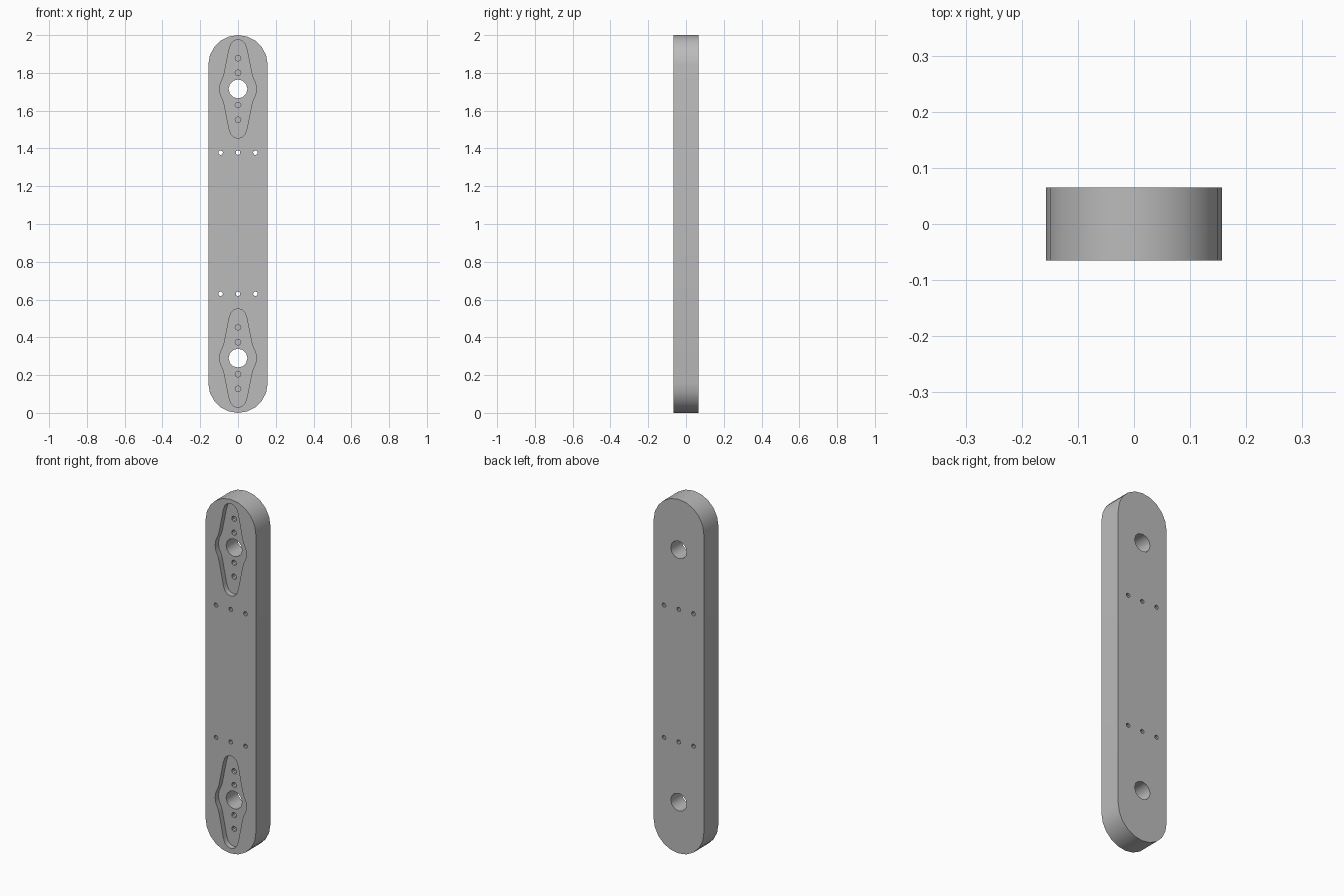
import bpy
import bmesh
from math import sin, cos, pi, radians

cube = bpy.data.objects.get("Cube")
if cube:
    bpy.data.objects.remove(cube, do_unlink=True)

HALF_W, HALF_T, HEIGHT = 0.157, 0.065, 2.0
RECESS_FLOOR = -0.035
BLIND_END = 0.02
OUT = 0.1

grey = bpy.data.materials.new("plain grey")
grey.use_nodes = True
colour = (0.5, 0.5, 0.5, 1)
grey.diffuse_color = colour
grey.node_tree.nodes["Principled BSDF"].inputs["Base Color"].default_value = colour


def prism(name, outline, y0, y1):
    """Extrude an x-z outline from y0 to y1."""
    bm = bmesh.new()
    face = bm.faces.new([bm.verts.new((x, y0, z)) for x, z in outline])
    moved = bmesh.ops.extrude_face_region(bm, geom=[face])["geom"]
    verts = [v for v in moved if isinstance(v, bmesh.types.BMVert)]
    bmesh.ops.translate(bm, verts=verts, vec=(0, y1 - y0, 0))
    bmesh.ops.recalc_face_normals(bm, faces=bm.faces)
    mesh = bpy.data.meshes.new(name)
    bm.to_mesh(mesh)
    bm.free()
    mesh.materials.append(grey)
    obj = bpy.data.objects.new(name, mesh)
    bpy.context.collection.objects.link(obj)
    return obj


def arc(cx, cz, r, start, end, steps):
    angles = [start + (end - start) * i / steps for i in range(steps + 1)]
    return [(cx + r * cos(a), cz + r * sin(a)) for a in angles]


def circle(cx, cz, r, sides):
    return arc(cx, cz, r, 0, 2 * pi, sides)[:-1]


def horn(cz):
    """Four-way mirrored outline of the lever-shaped pocket."""
    q = [(0.098, 0), (0.093, 0.03), (0.081, 0.055), (0.073, 0.08),
         (0.047, 0.21), (0.037, 0.24), (0.02, 0.256), (0, 0.261)]
    right = q + [(x, -z) for x, z in q[:0:-1]]
    top = q + [(-x, z) for x, z in q[-2::-1]]
    bottom = [(x, -z) for x, z in top[-2:0:-1]]
    return [(x, cz + z) for x, z in top + bottom]


def cut(target, outline, y0, y1):
    cutter = prism("cutter", outline, y0, y1)
    cutter.hide_render = True
    mod = target.modifiers.new("cut", "BOOLEAN")
    mod.operation = "DIFFERENCE"
    mod.solver = "EXACT"
    mod.object = cutter
    bpy.context.view_layer.objects.active = target
    bpy.ops.object.modifier_apply(modifier=mod.name)
    bpy.data.objects.remove(cutter, do_unlink=True)


# Round-ended bar
outline = (arc(0, HEIGHT - HALF_W, HALF_W, 0, pi, 10)
           + arc(0, HALF_W, HALF_W, pi, 2 * pi, 10))
arm = prism("arm_bar", outline, -HALF_T, HALF_T)

for centre in (0.29, 1.715):
    # Lever pocket in the front, then the shaft hole right through
    cut(arm, horn(centre), -OUT, RECESS_FLOOR)
    cut(arm, circle(0, centre, 0.05, 12), -OUT, OUT)
    # Blind screw holes in the pocket floor
    for offset in (-0.163, -0.085, 0.085, 0.163):
        cut(arm, circle(0, centre + offset, 0.015, 10), -OUT, BLIND_END)

# Rows of small through holes
for z in (0.63, 1.378):
    for x in (-0.092, 0, 0.092):
        cut(arm, circle(x, z, 0.012, 10), -OUT, OUT)

bpy.ops.object.select_all(action="DESELECT")
arm.select_set(True)
bpy.context.view_layer.objects.active = arm
bpy.ops.object.shade_smooth_by_angle(angle=radians(32))
